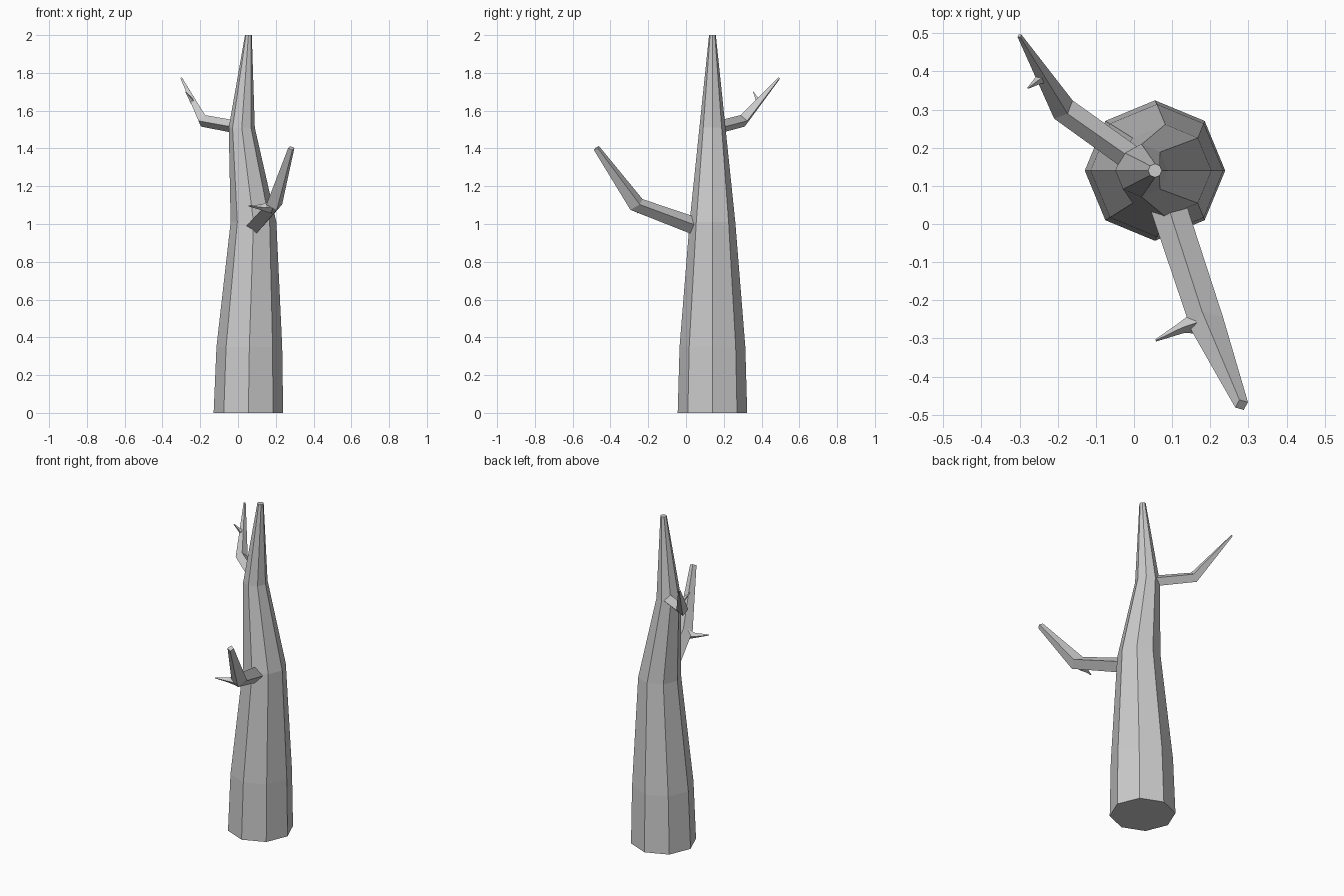
import bpy, bmesh, math
from mathutils import Vector

if "Cube" in bpy.data.objects:
    bpy.data.objects.remove(bpy.data.objects["Cube"])

UP = Vector((0, 0, 1))


def tube(name, rings, sides):
    """Skin a list of (centre, radius, normal) rings into a capped faceted tube."""
    bm = bmesh.new()
    loops = []
    for centre, radius, normal in rings:
        n = Vector(normal).normalized()
        if abs(n.z) > 0.99:
            a, b = Vector((1, 0, 0)), Vector((0, 1, 0))
        else:
            a = UP.cross(n).normalized()
            b = n.cross(a)
        loops.append([bm.verts.new(Vector(centre) + radius * (
            math.cos(2 * math.pi * i / sides) * a + math.sin(2 * math.pi * i / sides) * b))
            for i in range(sides)])
    for lo, hi in zip(loops, loops[1:]):
        for i in range(sides):
            j = (i + 1) % sides
            bm.faces.new((lo[i], lo[j], hi[j], hi[i]))
    bm.faces.new(loops[0][::-1])
    bm.faces.new(loops[-1])
    bmesh.ops.recalc_face_normals(bm, faces=bm.faces)
    mesh = bpy.data.meshes.new(name)
    bm.to_mesh(mesh)
    bm.free()
    obj = bpy.data.objects.new(name, mesh)
    bpy.context.collection.objects.link(obj)
    return obj


def limb(name, points, bias=0.5):
    """Square-section limb; bias tilts the bend rings toward the outer segment."""
    pos = [Vector(p[:3]) for p in points]
    dirs = [(b - a).normalized() for a, b in zip(pos, pos[1:])]
    normals = [dirs[0]] + [a.lerp(b, bias) for a, b in zip(dirs, dirs[1:])] + [dirs[-1]]
    return tube(name, [(p, q[3], n) for p, q, n in zip(pos, points, normals)], 4)


# Eight-sided bent trunk: x centre, z, radius
trunk = [(0.055, 0, 0.184), (0.06, 0.35, 0.174), (0.082, 1.01, 0.121),
         (0.02, 1.51, 0.069), (0.055, 2.0, 0.018)]
tube("trunk", [((x, 0.14, z), r, UP) for x, z, r in trunk], 8)

# Lower front branch with its twig
limb("lower_branch", [(0.085, 0.06, 0.985, 0.047), (0.192, -0.262, 1.103, 0.045),
                      (0.282, -0.474, 1.402, 0.018)], bias=0.95)
limb("lower_twig", [(0.175, -0.255, 1.09, 0.034), (0.125, -0.272, 1.088, 0.015),
                    (0.057, -0.305, 1.096, 0.003)])

# Upper back branch with its twig
limb("upper_branch", [(0.01, 0.16, 1.51, 0.034), (-0.185, 0.30, 1.546, 0.034),
                      (-0.30, 0.493, 1.772, 0.006)])
limb("upper_twig", [(-0.238, 0.385, 1.645, 0.016), (-0.257, 0.372, 1.67, 0.009),
                    (-0.278, 0.356, 1.70, 0.002)])
